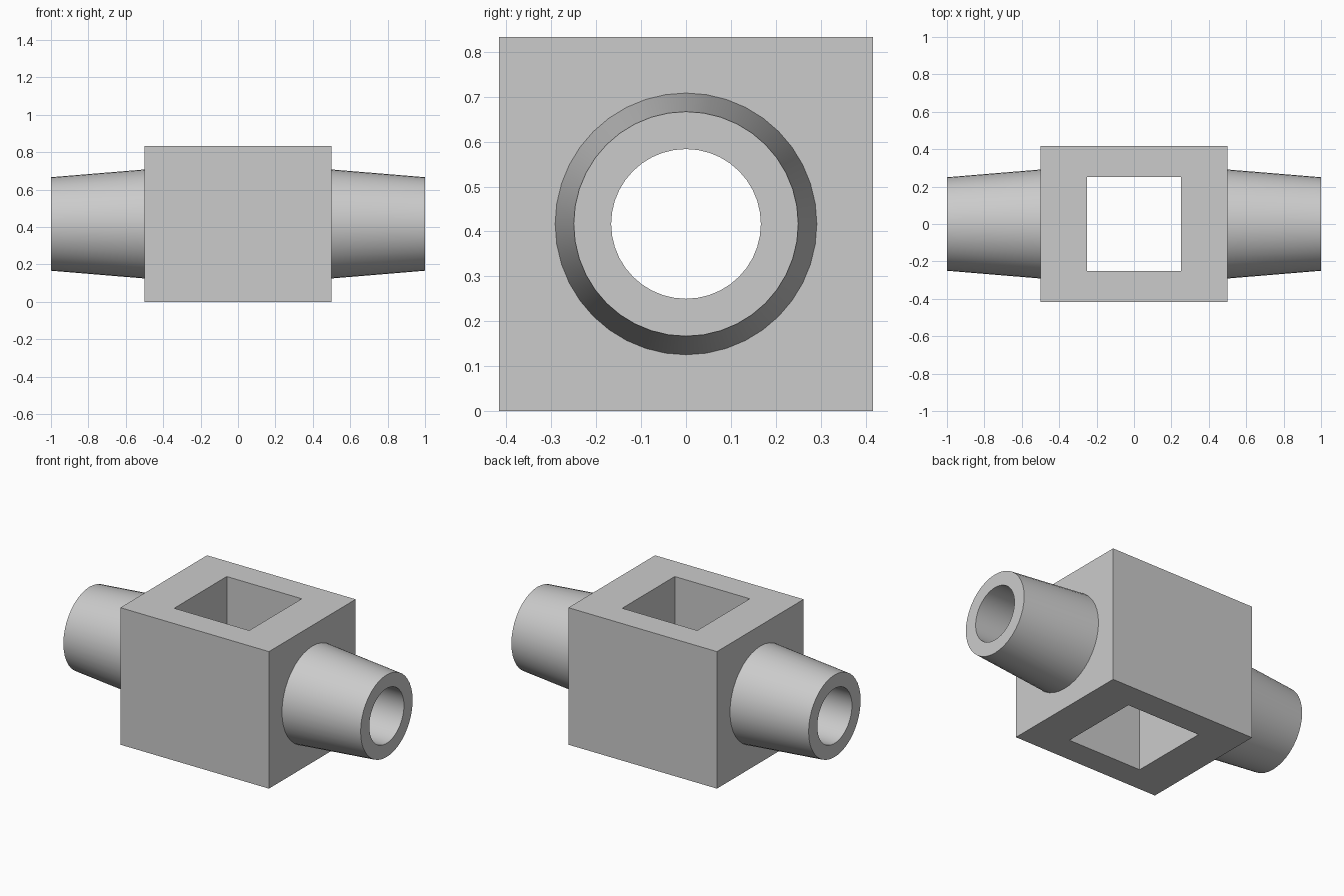
import bpy
from math import pi, radians

if "Cube" in bpy.data.objects:
    bpy.data.objects.remove(bpy.data.objects["Cube"])

CZ = 0.4167  # height of the pipe axis


def box(name, size, z):
    bpy.ops.mesh.primitive_cube_add(size=1, location=(0, 0, z))
    ob = bpy.context.object
    ob.name = name
    ob.scale = size
    bpy.ops.object.transform_apply(location=False, rotation=False, scale=True)
    return ob


def cone_x(name, r1, r2, x1, x2, sides):
    """Round bar along x, radius r1 at x1 and r2 at x2."""
    s = 1 if x2 > x1 else -1
    bpy.ops.mesh.primitive_cone_add(vertices=sides, radius1=r1, radius2=r2,
                                    depth=abs(x2 - x1),
                                    location=((x1 + x2) / 2, 0, CZ),
                                    rotation=(0, s * pi / 2, 0))
    ob = bpy.context.object
    ob.name = name
    return ob


def boolean(target, tool, operation):
    mod = target.modifiers.new(tool.name, 'BOOLEAN')
    mod.object = tool
    mod.operation = operation
    mod.solver = 'EXACT'
    bpy.context.view_layer.objects.active = target
    bpy.ops.object.modifier_apply(modifier=mod.name)
    bpy.data.objects.remove(tool, do_unlink=True)


# Central block
body = box("pipe_block", (1.0, 0.8333, 0.8333), CZ)

# Tapered spigots, rooted slightly inside the block
for s in (-1, 1):
    boolean(body, cone_x("spigot", 0.2997, 0.25, s * 0.4, s, 40), 'UNION')

# Square shaft through the block and round bore through the spigots
boolean(body, box("shaft_cutter", (0.505, 0.505, 1.2), CZ), 'DIFFERENCE')
boolean(body, cone_x("bore_cutter", 0.1667, 0.1667, -1.2, 1.2, 40), 'DIFFERENCE')

# Smooth round surfaces, sharp edges kept
bpy.ops.object.select_all(action='DESELECT')
body.select_set(True)
bpy.context.view_layer.objects.active = body
bpy.ops.object.shade_smooth_by_angle(angle=radians(30))
